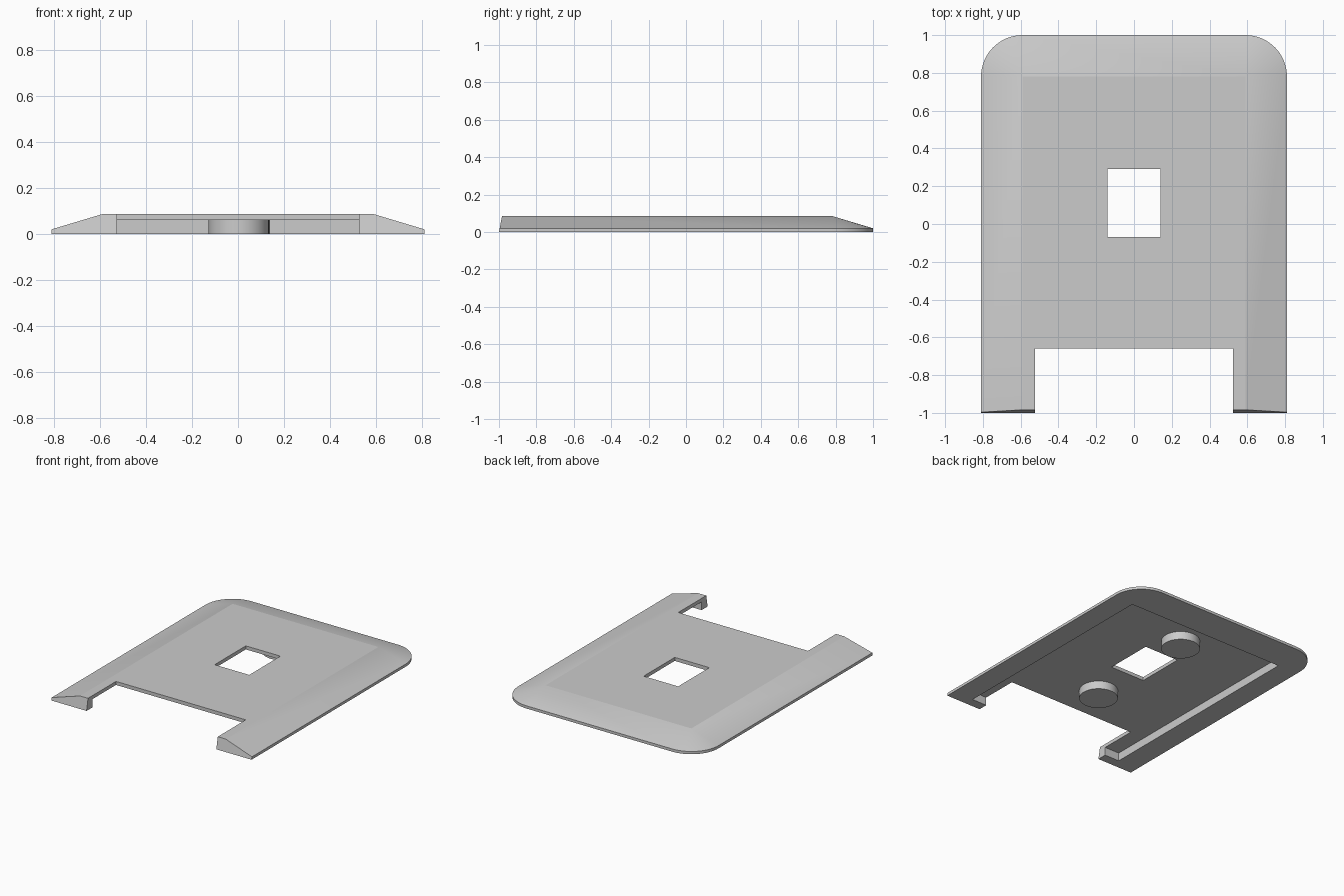
import bpy
import bmesh
import math
from mathutils import Matrix, Vector

old = bpy.data.objects.get("Cube")
if old:
    bpy.data.objects.remove(old, do_unlink=True)

HALF_W, HALF_L = 0.81, 1.0
RIM, HEIGHT, BEVEL = 0.02, 0.086, 0.22
POCKET_TOP = 0.06
SLANT = 0.19          # lean of the front ends

grey = bpy.data.materials.new("plain grey")
grey.diffuse_color = (0.6, 0.6, 0.6, 1)
grey.use_nodes = True
grey.node_tree.nodes["Principled BSDF"].inputs["Base Color"].default_value = (0.6, 0.6, 0.6, 1)


def make_object(name, bm):
    mesh = bpy.data.meshes.new(name)
    bm.to_mesh(mesh)
    bm.free()
    obj = bpy.data.objects.new(name, mesh)
    bpy.context.collection.objects.link(obj)
    mesh.materials.append(grey)
    return obj


def make_box(name, low, high):
    low, high = Vector(low), Vector(high)
    bm = bmesh.new()
    place = Matrix.Translation((low + high) / 2) @ Matrix.Diagonal((*(high - low), 1))
    bmesh.ops.create_cube(bm, size=1, matrix=place)
    return make_object(name, bm)


def smooth(obj):
    bpy.ops.object.select_all(action="DESELECT")
    obj.select_set(True)
    bpy.context.view_layer.objects.active = obj
    bpy.ops.object.shade_smooth_by_angle(angle=math.radians(10))


# Sloped plate: convex body with rounded back corners and a low upright rim
bm = bmesh.new()
inner_x, inner_y = HALF_W - BEVEL, HALF_L - BEVEL
for side in (-1, 1):
    for z in (0, RIM):
        bm.verts.new((side * HALF_W, -HALF_L + SLANT * z, z))
        for i in range(17):
            a = math.pi / 2 * i / 16
            bm.verts.new((side * (inner_x + BEVEL * math.cos(a)),
                          inner_y + BEVEL * math.sin(a), z))
    bm.verts.new((side * inner_x, -HALF_L + SLANT * HEIGHT, HEIGHT))
    bm.verts.new((side * inner_x, inner_y, HEIGHT))
bmesh.ops.convex_hull(bm, input=bm.verts)
bmesh.ops.dissolve_limit(bm, angle_limit=math.radians(0.5), verts=bm.verts, edges=bm.edges)
bmesh.ops.recalc_face_normals(bm, faces=bm.faces)
plate = make_object("cover_plate", bm)

# Cut the underside pocket, the front notch and the window
cutters = [
    make_box("pocket_cutter", (-0.645, -0.93, -0.2), (0.645, 0.75, POCKET_TOP)),
    make_box("notch_cutter", (-0.525, -1.3, -0.3), (0.525, -0.66, 0.3)),
    make_box("window_cutter", (-0.14, -0.07, -0.3), (0.14, 0.29, 0.3)),
]
bpy.context.view_layer.objects.active = plate
for cutter in cutters:
    cutter.hide_render = True
    mod = plate.modifiers.new(cutter.name, "BOOLEAN")
    mod.operation = "DIFFERENCE"
    mod.solver = "EXACT"
    mod.object = cutter
    bpy.ops.object.modifier_apply(modifier=mod.name)
    bpy.data.objects.remove(cutter, do_unlink=True)
smooth(plate)

# Round pads inside the pocket
for name, x, y in (("front_pad", 0.003, -0.37), ("back_pad", 0.008, 0.5)):
    bm = bmesh.new()
    bmesh.ops.create_cone(bm, cap_ends=True, segments=48, radius1=0.131, radius2=0.131,
                          depth=POCKET_TOP + 0.004,
                          matrix=Matrix.Translation((x, y, (POCKET_TOP + 0.004) / 2)))
    smooth(make_object(name, bm))
